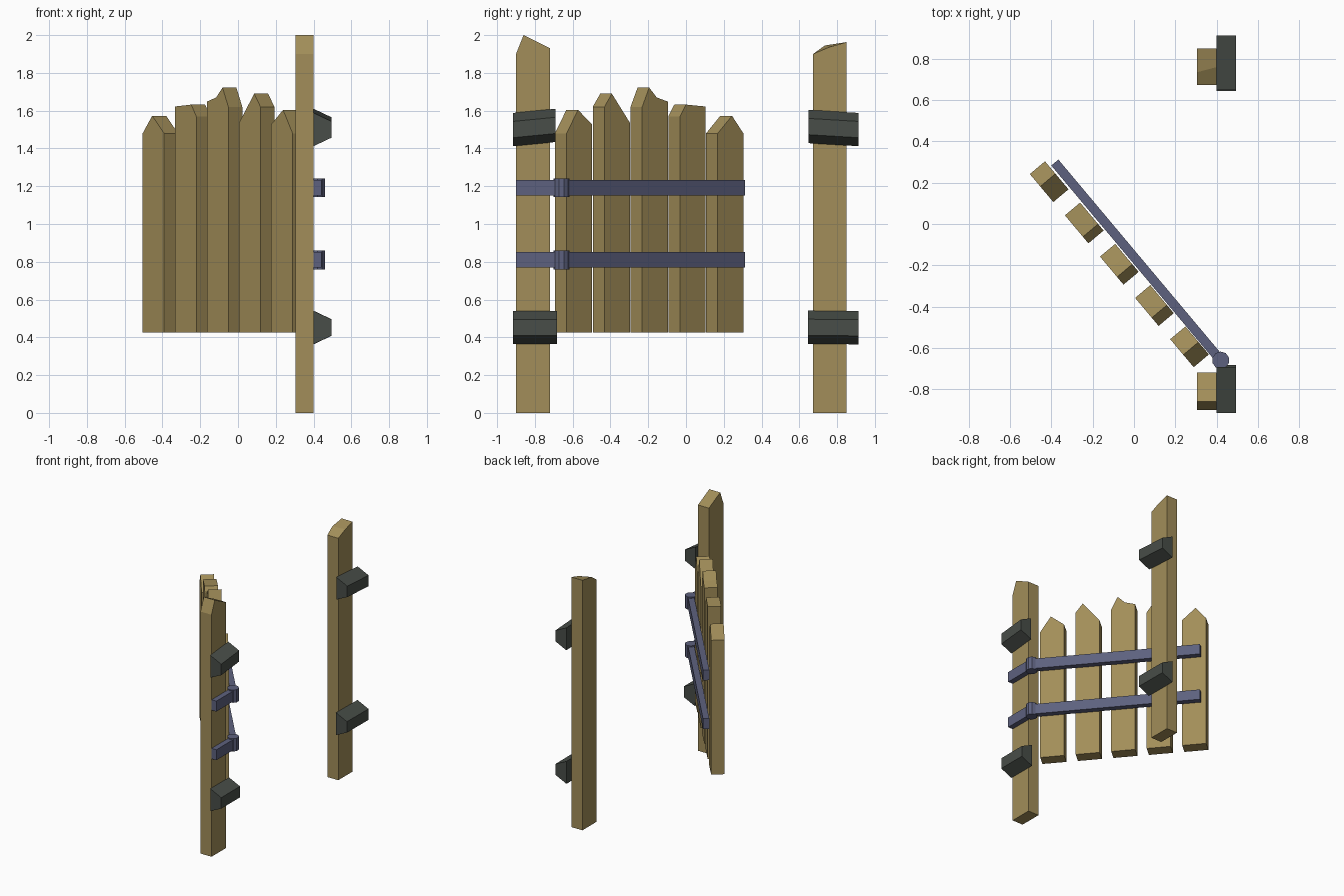
import bpy, bmesh
from math import radians, sin, cos
from mathutils import Matrix, Vector

if "Cube" in bpy.data.objects:
    bpy.data.objects.remove(bpy.data.objects["Cube"])


def material(name, rgb):
    m = bpy.data.materials.new(name)
    m.diffuse_color = (*rgb, 1)
    m.use_nodes = True
    m.node_tree.nodes["Principled BSDF"].inputs["Base Color"].default_value = m.diffuse_color
    return m


WOOD = material("wood", (0.36, 0.27, 0.10))
IRON = material("iron", (0.11, 0.12, 0.21))
DARK = material("dark_block", (0.065, 0.075, 0.065))


def finish(name, bm, mat, matrix=Matrix()):
    bmesh.ops.transform(bm, matrix=matrix, verts=bm.verts)
    bmesh.ops.recalc_face_normals(bm, faces=bm.faces)
    me = bpy.data.meshes.new(name)
    bm.to_mesh(me)
    bm.free()
    me.materials.append(mat)
    ob = bpy.data.objects.new(name, me)
    bpy.context.collection.objects.link(ob)
    return ob


def loft(name, near, far, mat, matrix=Matrix()):
    """Solid joining two outlines with equal point counts."""
    bm = bmesh.new()
    a = [bm.verts.new(p) for p in near]
    b = [bm.verts.new(p) for p in far]
    bm.faces.new(a)
    bm.faces.new(b[::-1])
    n = len(a)
    for i in range(n):
        bm.faces.new((a[i], b[i], b[(i + 1) % n], a[(i + 1) % n]))
    return finish(name, bm, mat, matrix)


def box(name, lo, hi, mat, matrix=Matrix()):
    def ring(x):
        return [(x, lo[1], lo[2]), (x, hi[1], lo[2]), (x, hi[1], hi[2]), (x, lo[1], hi[2])]
    return loft(name, ring(lo[0]), ring(hi[0]), mat, matrix)


# Posts with rough-cut tops (second one has a skewed ridge)
X0, X1 = 0.305, 0.40
hinge_post = [(-0.90, 0), (-0.72, 0), (-0.72, 1.93), (-0.86, 2.0), (-0.90, 1.90)]
loft("hinge_post", [(X0, y, z) for y, z in hinge_post],
     [(X1, y, z) for y, z in hinge_post], WOOD)
latch_back = [(0.673, 0), (0.85, 0), (0.85, 1.963), (0.735, 1.945), (0.673, 1.90)]
latch_front = latch_back[:3] + [(0.76, 1.937), (0.673, 1.90)]
loft("latch_post", [(X0, y, z) for y, z in latch_back],
     [(X1, y, z) for y, z in latch_front], WOOD)

# Tapered wall blocks: y range and centre height at each end
for i, (y0, y1, z0, z1) in enumerate([(-0.915, -0.682, 0.452, 0.452), (-0.915, -0.692, 1.50, 1.522),
                                      (0.645, 0.912, 0.453, 0.451), (0.648, 0.913, 1.516, 1.50)]):
    def ring(x, h):
        return [(x, y0, z0 - h), (x, y1, z1 - h), (x, y1, z1 + h), (x, y0, z0 + h)]
    loft(f"wall_block_{i + 1}", ring(0.40, 0.088), ring(0.495, 0.043), DARK)

# Gate pickets: tops as (position across width, height), free end to hinge
TURN = Matrix.Rotation(radians(-50), 4, 'Z')
W, T = 0.0885, 0.048
tops = [
    [(W, 1.48), (-0.01, 1.573), (-W, 1.48)],
    [(W, 1.57), (0.047, 1.632), (-W, 1.622)],
    [(W, 1.62), (0.04, 1.722), (-0.012, 1.67), (-W, 1.648)],
    [(W, 1.62), (0.037, 1.69), (-W, 1.535)],
    [(W, 1.48), (0.01, 1.604), (-W, 1.527)],
]
for i, top in enumerate(tops):
    outline = [(-W, 0.425), (W, 0.425)] + top
    place = Matrix.Translation((-0.411 + 0.17 * i, 0.205 - 0.2 * i, 0)) @ TURN
    loft(f"picket_{i + 1}", [(u, -T, z) for u, z in outline],
         [(u, T, z) for u, z in outline], WOOD, place)

# Two hinged straps: fixed leaf on the post, long leaf on the gate, knuckle between
for name, z in (("lower", 0.81), ("upper", 1.192)):
    pivot = Vector((0.42, -0.66, z))
    box(f"{name}_post_strap", (0.40, -0.90, z - 0.041), (0.442, -0.66, z + 0.041), IRON)
    box(f"{name}_gate_strap", (-1.25, -0.0225, -0.041), (0, 0.0225, 0.041), IRON,
        Matrix.Translation(pivot) @ TURN)
    bm = bmesh.new()
    bmesh.ops.create_cone(bm, cap_ends=True, segments=10, radius1=0.042, radius2=0.042, depth=0.1)
    finish(f"{name}_hinge_knuckle", bm, IRON, Matrix.Translation(pivot))
